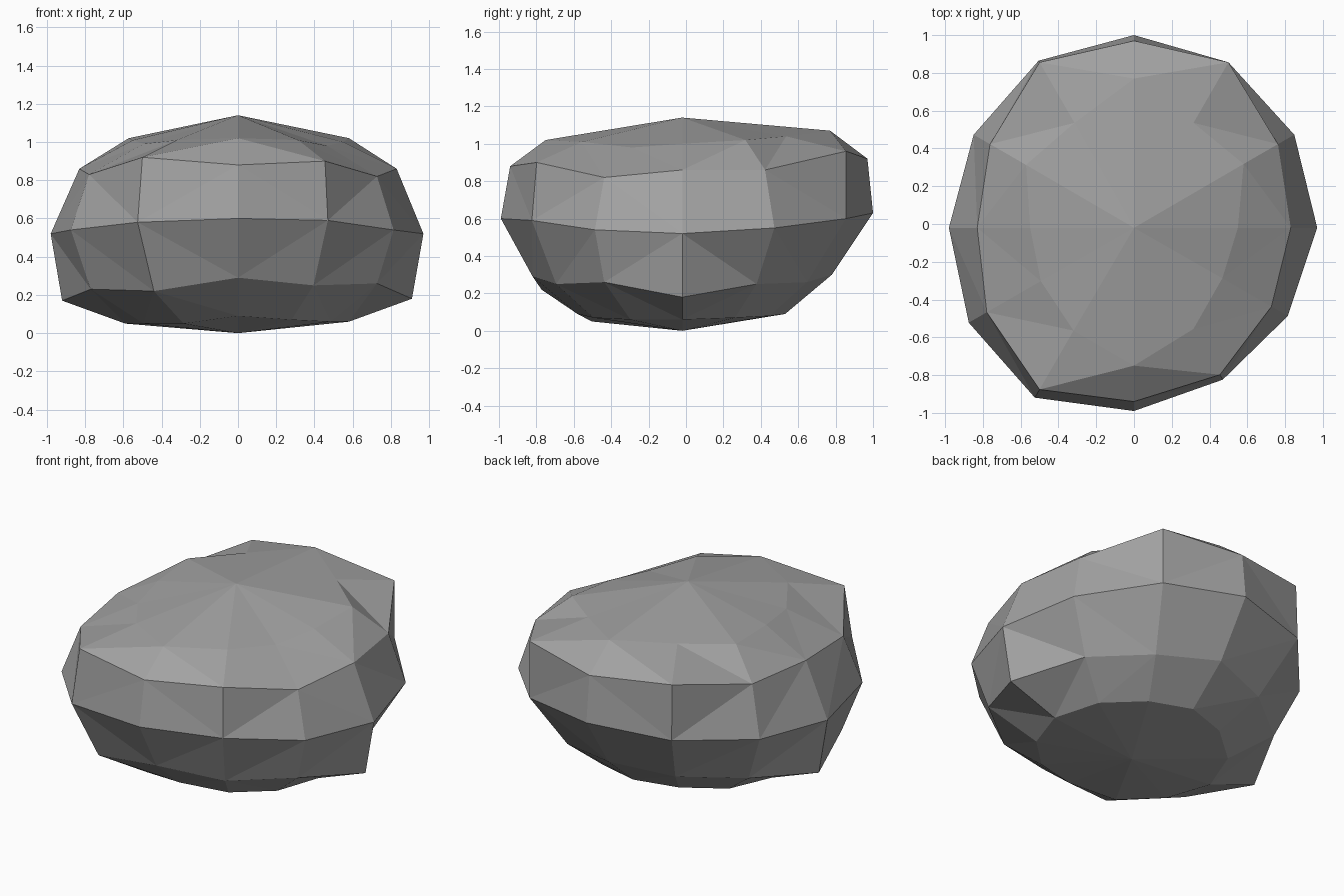
import bpy
import bmesh
import math

SEGMENTS = 12
RINGS = 6
STEP = math.radians(30)

# Weathered contour of each ring, in hundredths, counter-clockwise from +x
CONTOURS = {
    "crown": ([55, 67, 63, 77, 63, 66, 55, 57, 64, 75, 63, 54],
              [100, 102, 104, 107, 104, 102, 101, 99, 101, 102, 101, 98]),
    "shoulder": ([83, 88, 100, 97, 100, 88, 83, 90, 100, 94, 91, 84],
                 [86, 86, 96, 92, 95, 86, 86, 83, 92, 88, 90, 82]),
    "waist": ([97, 98, 100, 100, 101, 98, 98, 101, 105, 99, 94, 94],
              [52, 55, 60, 63, 60, 55, 52, 54, 58, 60, 59, 54]),
    "flank": ([91, 79, 76, 78, 77, 83, 92, 89, 88, 82, 79, 84],
              [18, 25, 26, 30, 26, 24, 17, 23, 22, 29, 25, 26]),
    "foot": ([58, 56, 53, 53, 53, 56, 59, 57, 57, 58, 56, 56],
             [6, 7, 8, 9, 8, 6, 5, 5, 5, 9, 7, 6]),
}
TOP_HEIGHT = 1.14


def make_material(name, colour):
    material = bpy.data.materials.new(name)
    material.use_nodes = True
    material.diffuse_color = colour
    shader = next(n for n in material.node_tree.nodes if n.type == 'BSDF_PRINCIPLED')
    shader.inputs["Base Color"].default_value = colour
    shader.inputs["Roughness"].default_value = 0.9
    return material


def weather(vert, contours):
    """Move one sphere vertex onto the contour of its ring."""
    height = max(-1, min(1, vert.co.z))
    ring = round(math.acos(height) / STEP)
    if ring in (0, RINGS):
        vert.co = (0, -0.02, TOP_HEIGHT if ring == 0 else 0)
        return
    sector = round(math.atan2(vert.co.y, vert.co.x) / STEP) % SEGMENTS
    radii, heights = contours[ring - 1]
    angle = sector * STEP
    radius = radii[sector] / 100
    vert.co = (radius * math.cos(angle),
               radius * math.sin(angle) - 0.02 * abs(math.cos(angle)),
               heights[sector] / 100)


def make_boulder():
    bm = bmesh.new()
    bmesh.ops.create_uvsphere(bm, u_segments=SEGMENTS, v_segments=RINGS, radius=1)
    contours = list(CONTOURS.values())
    for vert in bm.verts:
        weather(vert, contours)
    # Split the warped quads into flat facets
    bmesh.ops.triangulate(bm, faces=bm.faces[:], quad_method='BEAUTY')
    bmesh.ops.recalc_face_normals(bm, faces=bm.faces[:])
    for face in bm.faces:
        face.smooth = False
    mesh = bpy.data.meshes.new("boulder")
    bm.to_mesh(mesh)
    bm.free()
    boulder = bpy.data.objects.new("boulder", mesh)
    bpy.context.collection.objects.link(boulder)
    return boulder


default_cube = bpy.data.objects.get("Cube")
if default_cube:
    bpy.data.objects.remove(default_cube, do_unlink=True)

# Single grey stone
stone = make_material("stone grey", (0.36, 0.36, 0.36, 1))
make_boulder().data.materials.append(stone)
